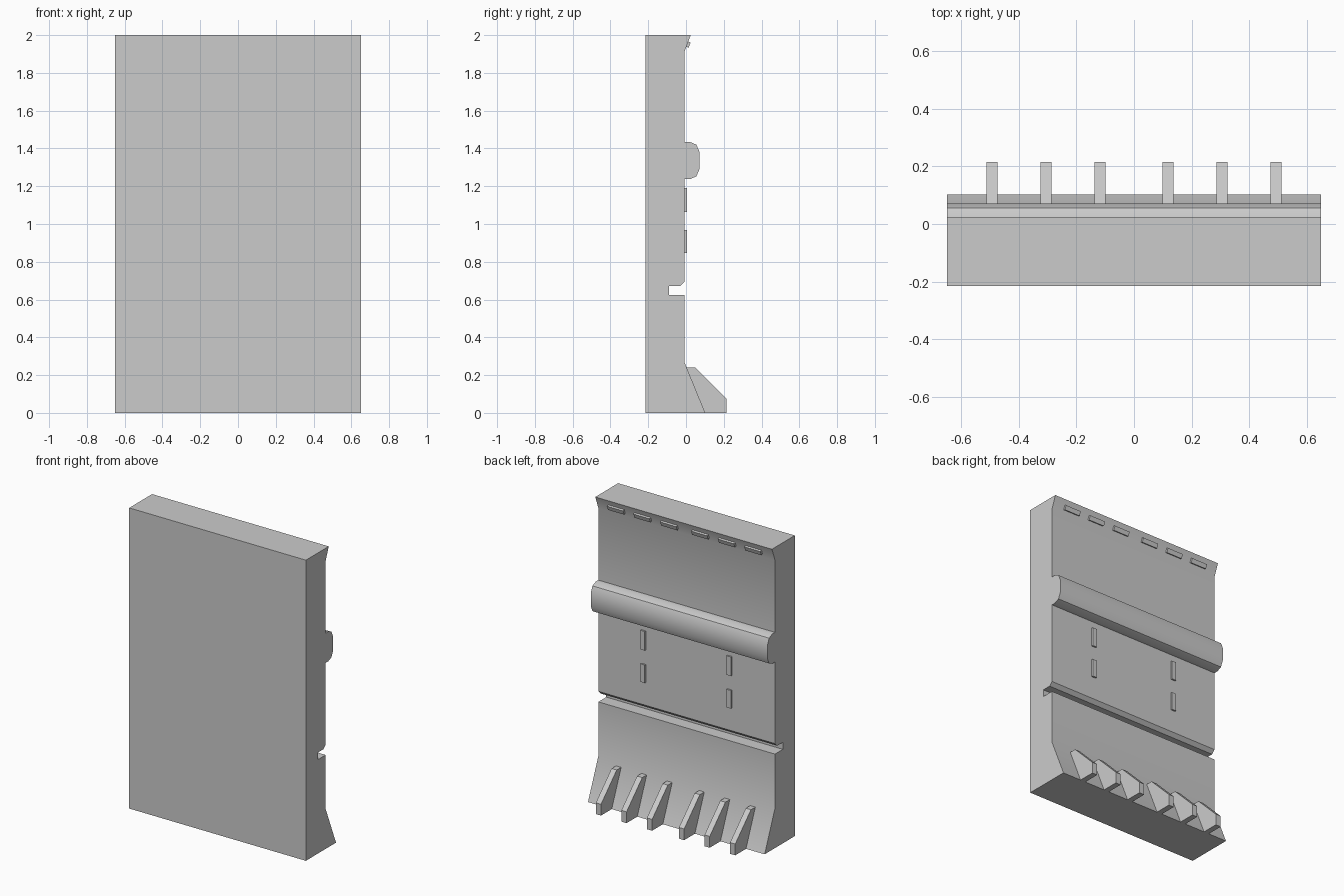
import bpy, bmesh
from mathutils import Vector

if "Cube" in bpy.data.objects:
    bpy.data.objects.remove(bpy.data.objects["Cube"])


def extrude_profile(name, profile, centers, width, smooth=False):
    """Extrude a (y, z) profile along x, once for every centre position."""
    bm = bmesh.new()
    for cx in centers:
        face = bm.faces.new([bm.verts.new((cx - width / 2, y, z)) for y, z in profile])
        res = bmesh.ops.extrude_face_region(bm, geom=[face])
        verts = [g for g in res["geom"] if isinstance(g, bmesh.types.BMVert)]
        bmesh.ops.translate(bm, verts=verts, vec=Vector((width, 0, 0)))
    bmesh.ops.recalc_face_normals(bm, faces=bm.faces)
    mesh = bpy.data.meshes.new(name)
    bm.to_mesh(mesh)
    bm.free()
    obj = bpy.data.objects.new(name, mesh)
    bpy.context.collection.objects.link(obj)
    if smooth:
        bpy.ops.object.select_all(action="DESELECT")
        obj.select_set(True)
        bpy.context.view_layer.objects.active = obj
        bpy.ops.object.shade_smooth_by_angle(angle=0.56)
    return obj


def mirrored(xs):
    return [s * x for x in xs for s in (-1, 1)]


WALL = -0.007  # y of the plain rear wall surface

# Wall panel: flared top, rounded rail, undercut groove, sloped foot
panel = [
    (-0.215, 0), (-0.215, 2), (0.025, 2), (WALL, 1.915),
    (WALL, 1.435), (0.02, 1.435), (0.055, 1.42), (0.072, 1.38),
    (0.072, 1.292), (0.055, 1.252), (0.02, 1.237), (WALL, 1.237),
    (WALL, 0.695), (-0.03, 0.672), (-0.09, 0.672), (-0.09, 0.625),
    (WALL, 0.625), (WALL, 0.265), (0.102, 0),
]
extrude_profile("wall_panel", panel, [0], 1.3, smooth=True)

# Buttress fins along the foot
fin = [(-0.03, 0.24), (0.05, 0.24), (0.215, 0.075), (0.215, 0), (-0.03, 0)]
extrude_profile("buttress_fins", fin, mirrored([0.118, 0.306, 0.494]), 0.038)

# Small tabs tilted with the flared top edge
tab = [(-0.005, 1.972), (0.024, 1.961), (0.014, 1.933), (-0.015, 1.944)]
extrude_profile("top_tabs", tab, mirrored([0.114, 0.311, 0.505]), 0.118)

# Raised vertical strips, two on each side
for label, low, high in (("upper", 1.063, 1.19), ("lower", 0.847, 0.967)):
    strip = [(-0.03, low), (0.004, low), (0.004, high), (-0.03, high)]
    extrude_profile(label + "_strips", strip, mirrored([0.317]), 0.032)
